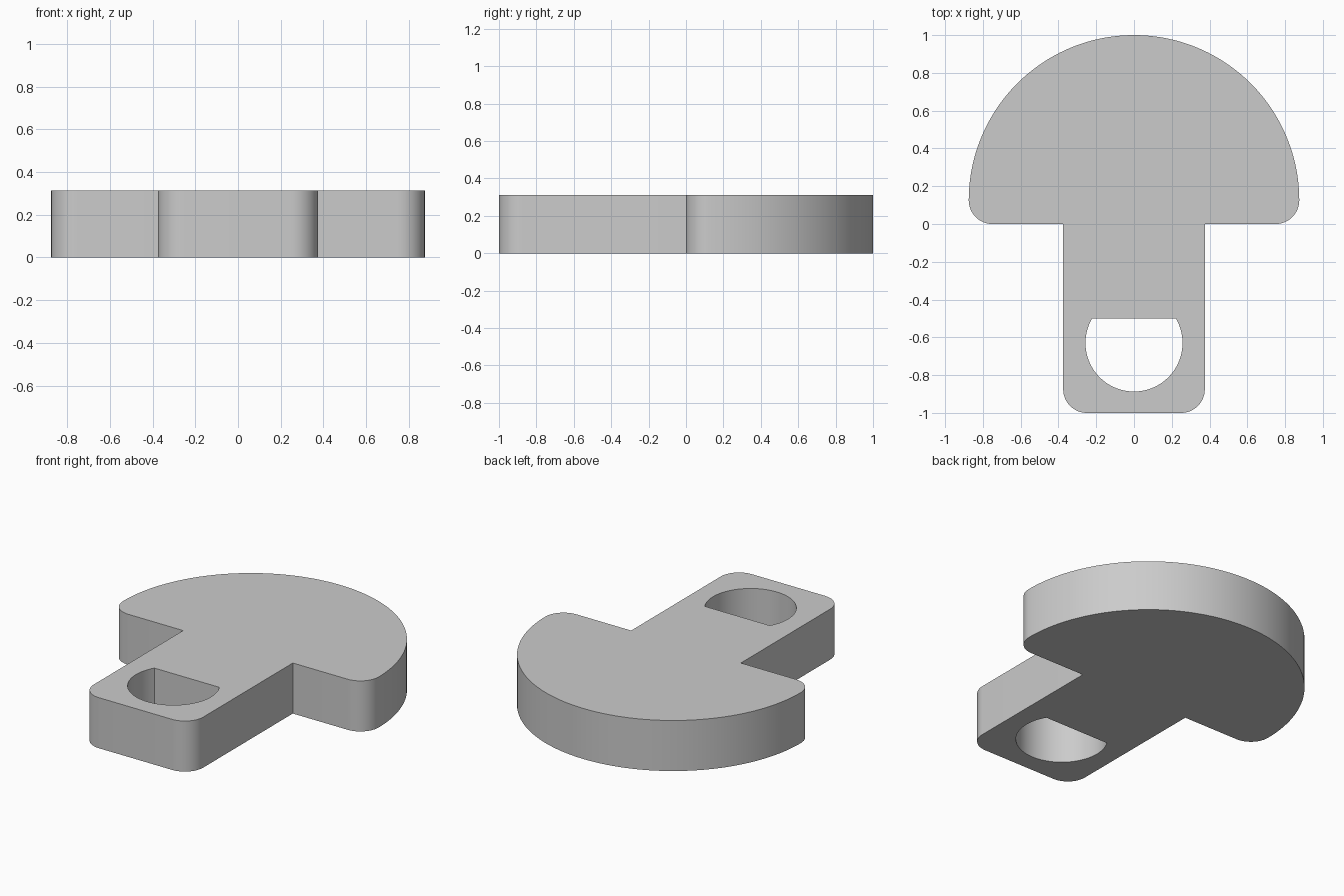
import bpy, bmesh
from math import sin, cos, pi, asin, radians

cube = bpy.data.objects.get("Cube")
if cube:
    bpy.data.objects.remove(cube, do_unlink=True)

THICK = 0.3125
HEAD_R, FILLET, STEM = 0.875, 0.125, 0.375
HOLE_Y, HOLE_R, HOLE_FLAT = -0.63, 0.257, -0.5


def arc(cx, cy, r, start, end, steps):
    """Points along an arc, both ends included."""
    return [(cx + r * cos(start + (end - start) * i / steps),
             cy + r * sin(start + (end - start) * i / steps))
            for i in range(steps + 1)]


# Right half of the outline, from the stem bottom to the top of the head
half = arc(STEM - FILLET, FILLET - 1, FILLET, -pi / 2, 0, 12)
half += [(STEM, 0)]
half += arc(HEAD_R - FILLET, FILLET, FILLET, -pi / 2, 0, 12)
half += arc(0, FILLET, HEAD_R, 0, pi / 2, 48)[1:]
outline = half + [(-x, y) for x, y in reversed(half[:-1])]

# Round hole with a flat upper side
flat = asin((HOLE_FLAT - HOLE_Y) / HOLE_R)
hole = arc(0, HOLE_Y, HOLE_R, pi - flat, 2 * pi + flat, 56)

# Fill the outline around the hole and raise it to a plate
bm = bmesh.new()
edges = []
for loop in (outline, hole):
    verts = [bm.verts.new((x, y, 0)) for x, y in loop]
    edges += [bm.edges.new((a, b)) for a, b in zip(verts, verts[1:] + verts[:1])]
bmesh.ops.triangle_fill(bm, edges=edges, use_beauty=True, normal=(0, 0, 1))
raised = bmesh.ops.extrude_face_region(bm, geom=bm.faces[:])["geom"]
bmesh.ops.translate(bm, vec=(0, 0, THICK),
                    verts=[v for v in raised if isinstance(v, bmesh.types.BMVert)])
bmesh.ops.recalc_face_normals(bm, faces=bm.faces[:])
mesh = bpy.data.meshes.new("tab_plate")
bm.to_mesh(mesh)
bm.free()

plate = bpy.data.objects.new("tab_plate", mesh)
bpy.context.collection.objects.link(plate)

# Plain grey material
grey = bpy.data.materials.new("plain_grey")
grey.use_nodes = True
colour = (0.6, 0.6, 0.6, 1)
grey.diffuse_color = colour
grey.node_tree.nodes["Principled BSDF"].inputs["Base Color"].default_value = colour
mesh.materials.append(grey)

# Smooth curved walls, sharp rims
bpy.ops.object.select_all(action="DESELECT")
plate.select_set(True)
bpy.context.view_layer.objects.active = plate
bpy.ops.object.shade_smooth_by_angle(angle=radians(30))
